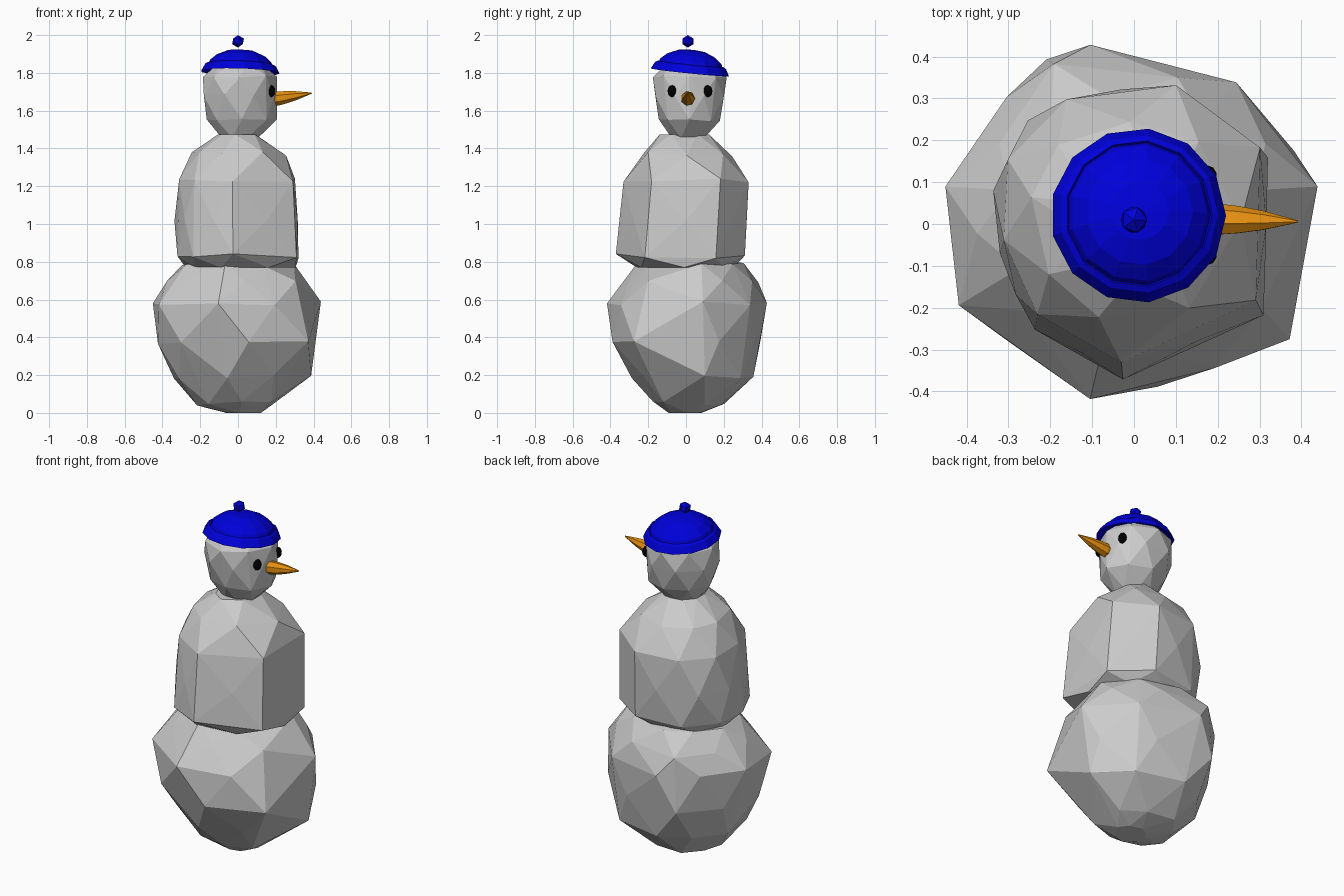
import bpy, bmesh, math, random
from mathutils import Matrix, Vector

if "Cube" in bpy.data.objects:
    bpy.data.objects.remove(bpy.data.objects["Cube"])

random.seed(4)


def material(name, rgb):
    m = bpy.data.materials.new(name)
    m.diffuse_color = (*rgb, 1)
    m.use_nodes = True
    m.node_tree.nodes["Principled BSDF"].inputs["Base Color"].default_value = m.diffuse_color
    return m


def finish(bm, name, mat=None):
    bmesh.ops.recalc_face_normals(bm, faces=bm.faces)
    me = bpy.data.meshes.new(name)
    bm.to_mesh(me)
    bm.free()
    ob = bpy.data.objects.new(name, me)
    bpy.context.collection.objects.link(ob)
    if mat:
        me.materials.append(mat)
    return ob


def snow_lump(name, outline, levels, grow=1.02, jitter=0.012):
    """Faceted convex lump; each level is (z, x min, x max, y min, y max).
    Alternate levels use the even and the odd points of the outline."""
    bm = bmesh.new()
    for k, (z, x0, x1, y0, y1) in enumerate(levels):
        inner = 0 < k < len(levels) - 1
        for u, v in outline[k % 2::2]:
            dz = random.uniform(-jitter, jitter) if inner else 0
            bm.verts.new(((x0 + x1) / 2 + grow * u * (x1 - x0) / 2,
                          (y0 + y1) / 2 + grow * v * (y1 - y0) / 2, z + dz))
    bmesh.ops.convex_hull(bm, input=bm.verts[:])
    bmesh.ops.delete(bm, geom=[v for v in bm.verts if not v.link_faces], context='VERTS')
    return finish(bm, name)


def lathe(name, profile, n, matrix, mat):
    """Turn (radius, height) pairs around z, then place."""
    bm = bmesh.new()
    rings = [[bm.verts.new((r * math.cos(math.tau * i / n),
                            r * math.sin(math.tau * i / n), z))
              for i in range(n)] for r, z in profile]
    for a, b in zip(rings, rings[1:]):
        for i in range(n):
            j = (i + 1) % n
            bm.faces.new((a[i], a[j], b[j], b[i]))
    bm.faces.new(rings[0])
    bm.faces.new(rings[-1])
    bm.transform(matrix)
    return finish(bm, name, mat)


def ball(name, centre, scale, mat, detail):
    bm = bmesh.new()
    bmesh.ops.create_icosphere(bm, subdivisions=detail, radius=1)
    bm.transform(Matrix.Translation(centre) @ Matrix.Diagonal((*scale, 1)))
    return finish(bm, name, mat)


blue = material("blue", (0.0, 0.0, 0.7))
orange = material("orange", (0.8, 0.28, 0.005))
black = material("black", (0.0, 0.0, 0.0))

# Uneven outlines seen from above, scaled to about one unit
low = [(x / 0.445, y / 0.425) for x, y in (
    (.445, .085), (.36, .19), (.25, .335), (.12, .38), (-.1, .425), (-.22, .42),
    (-.30, .30), (-.37, .19), (-.447, .085), (-.43, -.07), (-.415, -.20),
    (-.31, -.29), (-.1, -.425), (.04, -.405), (.2, -.35), (.35, -.285))]
mid = [(x / 0.335, y / 0.34) for x, y in (
    (.335, 0), (.30, .18), (.2, .26), (.1, .335), (-.02, .325), (-.16, .30),
    (-.25, .25), (-.30, .15), (-.335, .08), (-.31, -.05), (-.28, -.17),
    (-.23, -.235), (-.12, -.31), (-.03, -.355), (.17, -.28), (.29, -.20))]
rounded = [(math.cos(0.39 + math.tau * i / 16), math.sin(0.39 + math.tau * i / 16))
           for i in range(16)]

# Three snow lumps
snow_lump("lower_body", low, [
    (0.00, -0.06, 0.12, -0.09, 0.08),
    (0.05, -0.22, 0.22, -0.18, 0.20),
    (0.19, -0.33, 0.38, -0.28, 0.35),
    (0.37, -0.43, 0.46, -0.40, 0.39),
    (0.58, -0.44, 0.43, -0.41, 0.42),
    (0.69, -0.38, 0.38, -0.31, 0.38),
    (0.79, -0.29, 0.29, -0.25, 0.30),
    (0.83, -0.12, 0.12, -0.10, 0.12)])
snow_lump("middle_body", mid, [
    (0.77, -0.27, 0.30, -0.28, 0.26),
    (0.83, -0.34, 0.35, -0.35, 0.31),
    (1.02, -0.33, 0.31, -0.33, 0.33),
    (1.23, -0.33, 0.33, -0.31, 0.33),
    (1.37, -0.24, 0.25, -0.24, 0.25),
    (1.475, -0.11, 0.10, -0.13, 0.12)])
snow_lump("head", rounded, [
    (1.455, -0.09, 0.11, -0.08, 0.10),
    (1.55, -0.16, 0.20, -0.14, 0.175),
    (1.68, -0.19, 0.20, -0.17, 0.21),
    (1.78, -0.18, 0.20, -0.17, 0.21),
    (1.86, -0.10, 0.12, -0.10, 0.13)], grow=1.03, jitter=0.006)

# Tilted cap with a turned brim and a floating bobble
tilt = Matrix.Translation((0.01, 0.02, 1.80)) @ Matrix.Rotation(-0.1, 4, 'X') @ Matrix.Rotation(0.03, 4, 'Y')
lathe("hat", [(0.17, 0.02), (0.210, 0.003), (0.190, 0.040), (0.176, 0.048), (0.172, 0.043),
              (0.164, 0.062), (0.128, 0.093), (0.07, 0.117), (0.02, 0.122)], 13, tilt, blue)
ball("hat_bobble", (0, 0.01, 1.967), (0.035, 0.035, 0.033), blue, 1)

# Carrot nose pointing along +x, slightly raised
aim = Vector((1, -0.02, 0.16)).to_track_quat('Z', 'Y').to_matrix().to_4x4()
lathe("carrot_nose", [(0.032, -0.02), (0.038, 0.02), (0.034, 0.06),
                      (0.024, 0.12), (0.003, 0.203)], 7,
      Matrix.Translation((0.19, 0.01, 1.661)) @ aim, orange)

# Coal eyes
for name, y in (("right_eye", -0.073), ("left_eye", 0.115)):
    ball(name, (0.176, y, 1.703), (0.022, 0.025, 0.032), black, 2)
